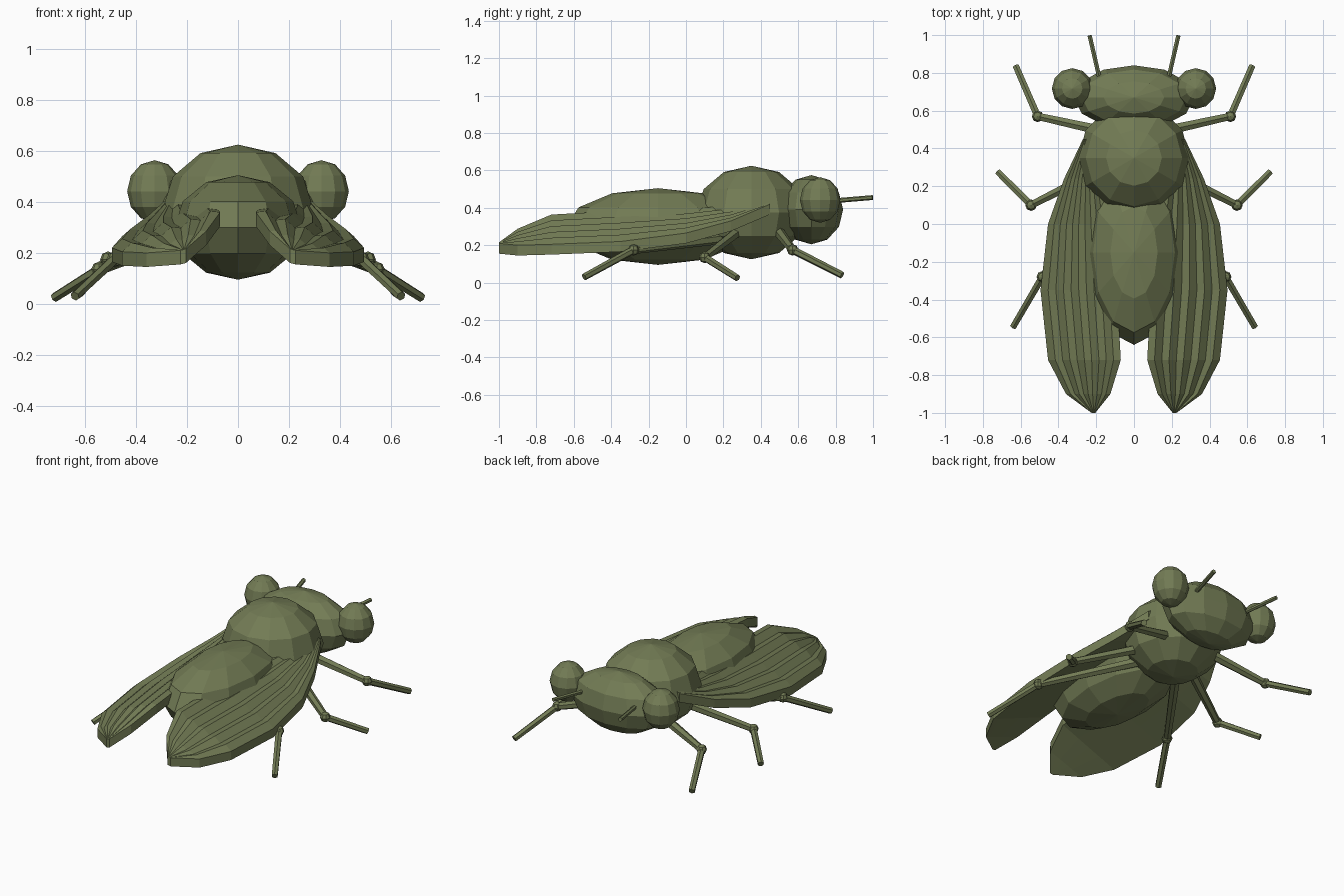
import bpy
import bmesh
from mathutils import Matrix, Vector

old = bpy.data.objects.get("Cube")
if old:
    bpy.data.objects.remove(old, do_unlink=True)

olive = bpy.data.materials.new("olive green")
olive.use_nodes = True
OLIVE = (0.17, 0.2, 0.09, 1)
olive.diffuse_color = OLIVE
olive.node_tree.nodes["Principled BSDF"].inputs["Base Color"].default_value = OLIVE


def finish(name, bm, mirror=False):
    bmesh.ops.recalc_face_normals(bm, faces=bm.faces)
    mesh = bpy.data.meshes.new(name)
    bm.to_mesh(mesh)
    bm.free()
    mesh.materials.append(olive)
    obj = bpy.data.objects.new(name, mesh)
    bpy.context.collection.objects.link(obj)
    if mirror:
        obj.modifiers.new("Mirror", "MIRROR").use_axis[0] = True
    return obj


def add_ball(bm, centre, radii, segments=12, rings=6):
    matrix = Matrix.Translation(centre) @ Matrix.Diagonal((*radii, 1))
    bmesh.ops.create_uvsphere(bm, u_segments=segments, v_segments=rings,
                              radius=1, matrix=matrix)


def add_rod(bm, start, end, r1, r2):
    a, b = Vector(start), Vector(end)
    turn = (b - a).to_track_quat("Z", "Y").to_matrix().to_4x4()
    bmesh.ops.create_cone(bm, cap_ends=True, segments=6, radius1=r1, radius2=r2,
                          depth=(b - a).length,
                          matrix=Matrix.Translation((a + b) / 2) @ turn)


def ball(name, centre, radii, mirror=False):
    bm = bmesh.new()
    add_ball(bm, centre, radii)
    finish(name, bm, mirror)


# Body
ball("thorax", (0, 0.35, 0.375), (0.295, 0.295, 0.25))
ball("abdomen", (0, -0.15, 0.3), (0.25, 0.49, 0.205))
ball("head", (0, 0.67, 0.39), (0.32, 0.17, 0.185))
ball("eyes", (0.327, 0.717, 0.442), (0.108, 0.108, 0.122), True)

# Antennae
bm = bmesh.new()
add_rod(bm, (0.18, 0.76, 0.435), (0.235, 0.998, 0.455), 0.013, 0.013)
finish("antennae", bm, True)

# Legs: hip, knee, foot
legs = {
    "front_legs": ((0.15, 0.49, 0.28), (0.51, 0.57, 0.175), (0.625, 0.835, 0.04)),
    "middle_legs": ((0.15, 0.3, 0.29), (0.545, 0.1, 0.135), (0.72, 0.275, 0.025)),
    "hind_legs": ((0.13, 0.22, 0.24), (0.485, -0.28, 0.175), (0.64, -0.545, 0.03)),
}
for name, (hip, knee, foot) in legs.items():
    bm = bmesh.new()
    add_rod(bm, hip, knee, 0.03, 0.022)
    add_rod(bm, knee, foot, 0.021, 0.019)
    add_ball(bm, knee, (0.031, 0.031, 0.031), 8, 4)
    finish(name, bm, True)

# Wings: pleated top over a flat underside; y, inner x, outer x, inner z, outer z
stations = [
    (0.45, 0.22, 0.27, 0.44, 0.42),
    (0.24, 0.18, 0.37, 0.41, 0.33),
    (0.0, 0.13, 0.455, 0.39, 0.265),
    (-0.35, 0.09, 0.495, 0.38, 0.22),
    (-0.72, 0.07, 0.455, 0.36, 0.205),
    (-0.9, 0.125, 0.36, 0.285, 0.2),
    (-1.0, 0.205, 0.225, 0.215, 0.21),
]
PLEATS = 10
THICK = 0.055
bm = bmesh.new()
rows = []
for y, x0, x1, z0, z1 in stations:
    top, under = [], []
    for i in range(PLEATS + 1):
        t = i / PLEATS
        x, z = x0 + (x1 - x0) * t, z0 + (z1 - z0) * t
        ridge = (x1 - x0) * 0.05 * (i % 2)
        top.append(bm.verts.new((x, y, z + ridge)))
        under.append(bm.verts.new((x, y, z - THICK)))
    rows.append(top + under[::-1])
for a, b in zip(rows, rows[1:]):
    for i in range(len(a)):
        j = (i + 1) % len(a)
        bm.faces.new((a[i], a[j], b[j], b[i]))
for end in (rows[0], rows[-1]):
    for i in range(PLEATS):
        bm.faces.new((end[i], end[i + 1], end[-2 - i], end[-1 - i]))
finish("wings", bm, True)
